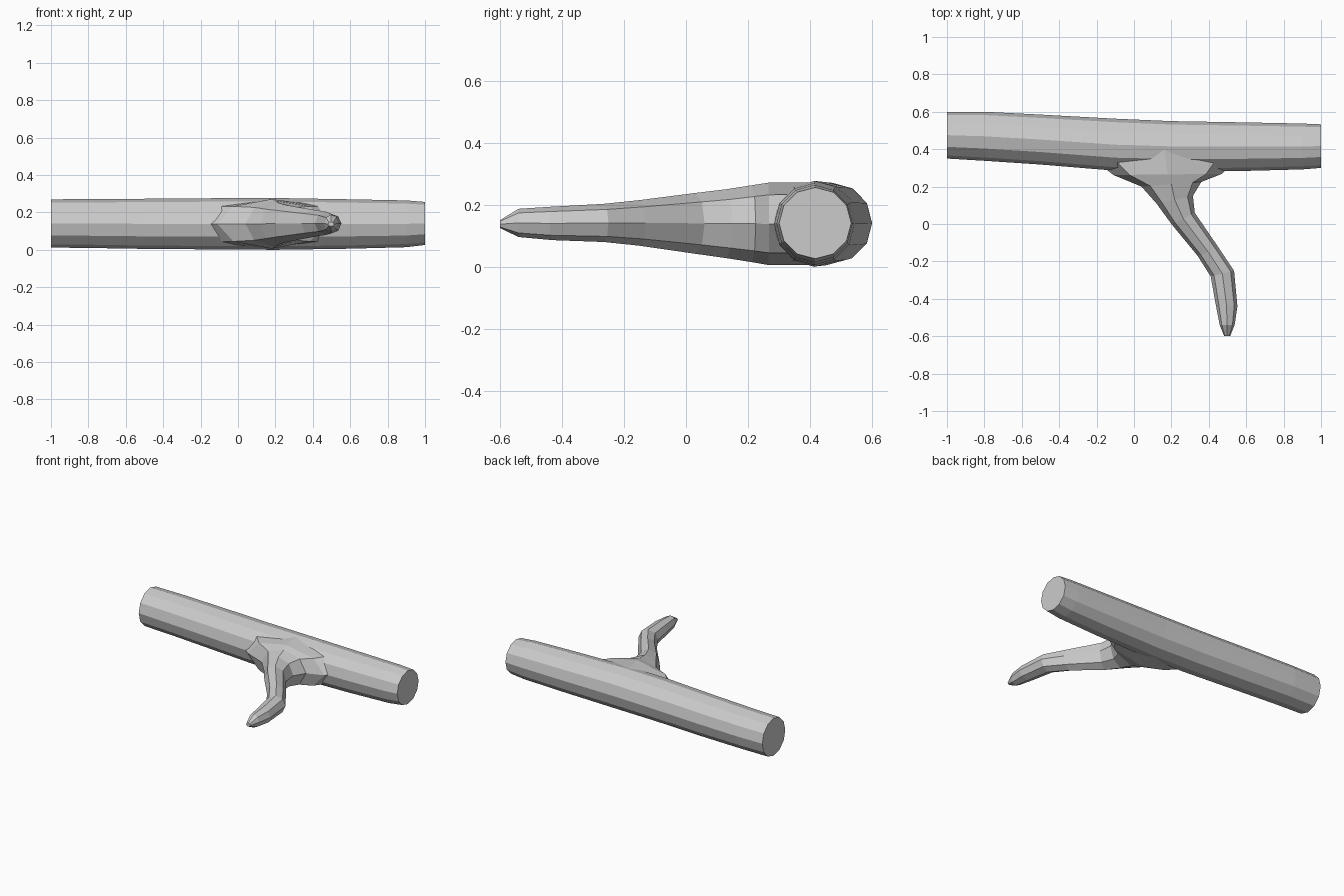
import bpy, bmesh, math
from mathutils import Vector

if "Cube" in bpy.data.objects:
    bpy.data.objects.remove(bpy.data.objects["Cube"])


def loft(name, sections, sides):
    """Capped skin through elliptical rings: (edge A xy, edge B xy, z low, z high)."""
    bm = bmesh.new()
    rings = []
    for a, b, lo, hi in sections:
        a, b = Vector((*a, 0)), Vector((*b, 0))
        mid, half = (a + b) / 2, (b - a) / 2
        ring = []
        for i in range(sides):
            t = 2 * math.pi * i / sides
            p = mid + half * math.cos(t)
            p.z = (lo + hi) / 2 + (hi - lo) / 2 * math.sin(t)
            ring.append(bm.verts.new(p))
        rings.append(ring)
    for r, s in zip(rings, rings[1:]):
        for i in range(sides):
            j = (i + 1) % sides
            bm.faces.new((r[i], r[j], s[j], s[i]))
    bm.faces.new(rings[0])
    bm.faces.new(rings[-1])
    bmesh.ops.recalc_face_normals(bm, faces=bm.faces)
    mesh = bpy.data.meshes.new(name)
    bm.to_mesh(mesh)
    bm.free()
    obj = bpy.data.objects.new(name, mesh)
    bpy.context.collection.objects.link(obj)
    return obj


# Main log, lying along x: (x, front y, back y, z low, z high)
log_rings = [(-1.0, 0.35, 0.60, 0.012, 0.270), (-0.8, 0.338, 0.60, 0.010, 0.271),
             (-0.5, 0.318, 0.585, 0.005, 0.273), (-0.1, 0.285, 0.563, 0.002, 0.276),
             (0.2, 0.280, 0.55, 0.0, 0.277), (0.6, 0.284, 0.543, 0.006, 0.270),
             (0.9, 0.292, 0.537, 0.014, 0.264), (1.0, 0.30, 0.533, 0.026, 0.256)]
log = loft("log", [((x, f), (x, b), lo, hi) for x, f, b, lo, hi in log_rings], 12)

# Side branch: flared root inside the log, bending to a blunt tip
branch = loft("side_branch", [
    ((-0.30, 0.41), (0.62, 0.41), 0.006, 0.272),
    ((-0.11, 0.262), (0.47, 0.268), 0.006, 0.271),
    ((0.04, 0.20), (0.36, 0.225), 0.015, 0.263),
    ((0.12, 0.11), (0.315, 0.15), 0.028, 0.250),
    ((0.20, 0.00), (0.325, 0.06), 0.042, 0.238),
    ((0.34, -0.17), (0.455, -0.13), 0.068, 0.215),
    ((0.41, -0.28), (0.535, -0.25), 0.080, 0.203),
    ((0.435, -0.42), (0.553, -0.44), 0.086, 0.194),
    ((0.458, -0.54), (0.538, -0.54), 0.096, 0.187),
    ((0.482, -0.60), (0.514, -0.60), 0.125, 0.150)], 8)

# Fuse the branch into the log
union = log.modifiers.new("join_branch", 'BOOLEAN')
union.operation = 'UNION'
union.solver = 'EXACT'
union.object = branch
bpy.context.view_layer.objects.active = log
log.select_set(True)
bpy.ops.object.modifier_apply(modifier=union.name)
bpy.data.objects.remove(branch)
log.name = "branched_log"
